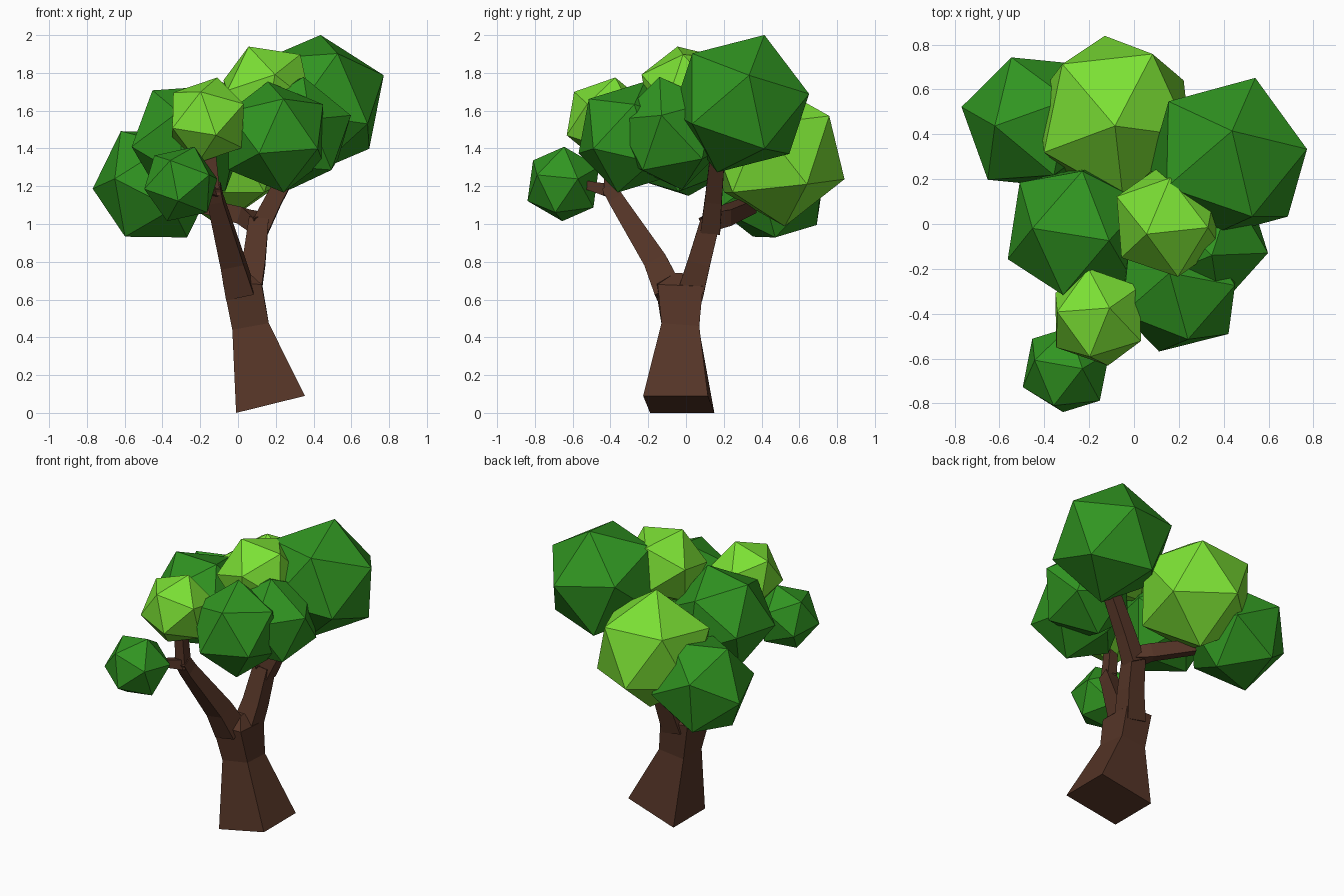
import bpy, bmesh
from mathutils import Vector, Matrix

if "Cube" in bpy.data.objects:
    bpy.data.objects.remove(bpy.data.objects["Cube"])


def material(name, rgb):
    m = bpy.data.materials.new(name)
    m.diffuse_color = (*rgb, 1)
    m.use_nodes = True
    m.node_tree.nodes["Principled BSDF"].inputs["Base Color"].default_value = m.diffuse_color
    return m


BARK = material("bark", (0.09, 0.035, 0.02))
DARK = material("dark_leaf", (0.03, 0.30, 0.015))
LIGHT = material("light_leaf", (0.20, 0.75, 0.035))


def finish(bm, name, mat):
    bmesh.ops.recalc_face_normals(bm, faces=bm.faces)
    me = bpy.data.meshes.new(name)
    bm.to_mesh(me)
    bm.free()
    me.materials.append(mat)
    bpy.context.collection.objects.link(bpy.data.objects.new(name, me))


def loft(name, rings):
    """Skin a list of four-corner rings and cap both ends."""
    bm = bmesh.new()
    vs = [[bm.verts.new(p) for p in r] for r in rings]
    for a, b in zip(vs, vs[1:]):
        for i in range(4):
            j = (i + 1) % 4
            bm.faces.new((a[i], a[j], b[j], b[i]))
    bm.faces.new(vs[0])
    bm.faces.new(vs[-1])
    finish(bm, name, BARK)


def limb(name, path):
    """Square-section branch; path holds (x, y, z, half width)."""
    pts = [Vector(p[:3]) for p in path]
    rings = []
    for i, p in enumerate(pts):
        t = (pts[min(i + 1, len(pts) - 1)] - pts[max(i - 1, 0)]).normalized()
        ref = Vector((1, 0, 0)) if abs(t.x) < 0.75 else Vector((0, 1, 0))
        u = (ref - t * ref.dot(t)).normalized() * path[i][3]
        v = t.cross(u)
        rings.append([p - u - v, p + u - v, p + u + v, p - u + v])
    loft(name, rings)


def frame(a, b):
    x = a.normalized()
    z = x.cross(b).normalized()
    return Matrix((x, z.cross(x), z)).transposed()


def leaf(name, mat, c, r, p, q):
    """Icosahedron at c, turned so two neighbouring corners point at p and q."""
    c = Vector(c)
    bm = bmesh.new()
    bmesh.ops.create_icosphere(bm, subdivisions=1, radius=1)
    bm.verts.ensure_lookup_table()
    v0 = bm.verts[0]
    v1 = v0.link_edges[0].other_vert(v0)
    rot = frame(Vector(p) - c, Vector(q) - c) @ frame(v0.co, v1.co).transposed()
    for v in bm.verts:
        v.co = c + r * (rot @ v.co)
    finish(bm, name, mat)


# Trunk: flared base cut at a slant, narrowing to the fork
loft("trunk", [
    [(-.01, -.19, 0), (.354, -.227, .09), (.354, .116, .09), (-.01, .15, 0)],
    [(-.03, -.125, .44), (.163, -.13, .475), (.155, .07, .46), (-.03, .07, .44)],
    [(-.08, -.165, .69), (.125, -.15, .68), (.13, .09, .67), (-.07, .085, .68)],
    [(-.03, -.06, .74), (.06, -.06, .74), (.06, -.02, .74), (-.03, -.02, .74)],
])

# Branches
limb("front_branch", [(.01, -.09, .64, .075), (-.03, -.16, .80, .062),
                      (-.12, -.37, 1.13, .042), (-.13, -.41, 1.20, .038)])
limb("front_twig", [(-.12, -.38, 1.17, .036), (-.2, -.5, 1.2, .024), (-.25, -.57, 1.21, .02)])
limb("front_upper_twig", [(-.13, -.4, 1.15, .036), (-.15, -.4, 1.4, .03)])
limb("back_branch", [(.05, .02, .62, .07), (.085, .07, .80, .06), (.11, .13, 1.02, .052)])
limb("right_branch", [(.11, .13, .97, .052), (.19, .145, 1.13, .045), (.34, .17, 1.4, .038)])
limb("left_branch", [(.12, .12, 1.0, .05), (.03, .2, 1.04, .045), (-.2, .34, 1.1, .038)])

# Foliage: centre, radius and two corner positions
for name, mat, c, r, p, q in [
    ("right_back_leaves", DARK, (.42, .29, 1.637), .385, (.4375, .415, 2), (.772, .335, 1.79)),
    ("back_leaves", LIGHT, (-.09, .48, 1.37), .385, (-.085, .4375, 1.75), (.085, .76, 1.59)),
    ("left_back_leaves", DARK, (-.445, .455, 1.21), .332, (-.62, .4375, 1.49), (-.772, .522, 1.19)),
    ("left_leaves", DARK, (-.26, -.03, 1.44), .33, (-.44, -.02, 1.69), (-.107, -.076, 1.75)),
    ("right_front_leaves", DARK, (.2, -.29, 1.46), .305, (.243, -.364, 1.157), (.43, -.5, 1.38)),
    ("right_leaves", DARK, (.31, -.08, 1.48), .307, (.6, -.13, 1.576), (.338, -.137, 1.77)),
    ("top_leaves", LIGHT, (.155, .01, 1.7), .265, (.195, -.232, 1.79), (.055, -.05, 1.945)),
    ("front_leaves", LIGHT, (-.16, -.415, 1.55), .235, (-.11, -.375, 1.772), (-.2, -.59, 1.68)),
    ("low_front_leaves", DARK, (-.303, -.65, 1.212), .21, (-.23, -.645, 1.41), (-.289, -.465, 1.302)),
]:
    leaf(name, mat, c, r, p, q)
